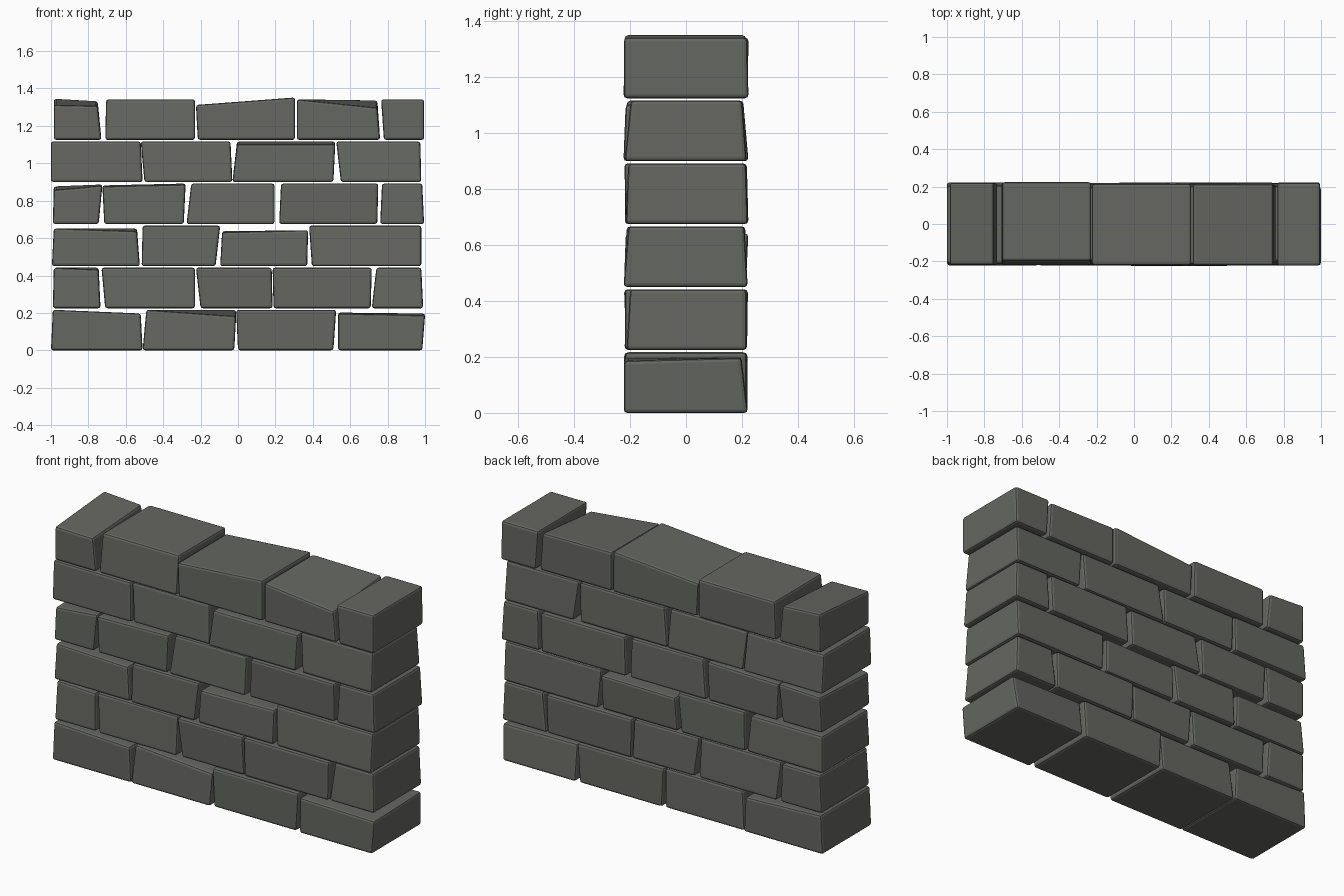
import bpy, bmesh, random

random.seed(4)

stone_mat = bpy.data.materials.new("grey stone")
stone_mat.diffuse_color = (0.13, 0.135, 0.12, 1)

PITCH, HEIGHT, HALF_DEPTH = 0.225, 0.217, 0.224

# Courses from the bottom up; each stone: bottom left x, bottom right x,
# then how far the top left / top right edge is shifted in x
COURSES = [
    [(-1.0, -.51, .01, -.01), (-.51, -.02, .02, .01), (.00, .51, -.01, .015), (.535, .985, 0, .015)],
    [(-.99, -.735, .005, -.01), (-.71, -.23, -.02, 0), (-.20, .185, -.025, -.005),
     (.19, .71, -.005, .005), (.715, .99, .025, -.01)],
    [(-.995, -.525, .01, -.015), (-.515, -.12, .005, .025), (-.095, .37, .01, .005), (.395, .98, -.015, 0)],
    [(-.99, -.745, .005, .02), (-.715, -.29, -.01, .01), (-.275, .195, .025, 0),
     (.22, .745, .01, .005), (.76, .995, .01, -.01)],
    [(-1.0, -.51, 0, -.01), (-.50, -.03, -.02, -.01), (-.03, .51, .025, .01), (.55, .98, -.025, -.005)],
    [(-.985, -.73, 0, -.02), (-.71, -.23, .005, 0), (-.215, .305, -.01, 0),
     (.315, .76, 0, -.015), (.78, .995, -.015, 0)],
]

# Lowered top corners: front left, front right, back left, back right
DROPS = {
    (0, 0): (0, .02, 0, .02), (0, 1): (0, .035, 0, 0), (0, 3): (.02, .03, .015, .02),
    (1, 0): (0, .01, 0, 0),
    (2, 0): (.015, .03, .015, .015), (2, 2): (.035, .025, .03, .025),
    (3, 0): (.035, .01, .015, .005), (3, 1): (.015, .005, .01, 0),
    (4, 2): (.015, .015, 0, 0),
    (5, 0): (.03, .035, -.004, .01), (5, 2): (.03, -.01, .03, -.01), (5, 3): (0, .045, 0, .005),
}


def stone(name, base, spec, drop):
    """A tapered block with slightly crooked faces and softened edges."""
    x0, x1, lean0, lean1 = spec
    bm = bmesh.new()
    bmesh.ops.create_cube(bm, size=2)
    tilt = {s: (random.uniform(0, .012), random.uniform(0, .028)) for s in (-1, 1)}
    for v in bm.verts:
        right, back, top = v.co.x > 0, v.co.y > 0, v.co.z > 0
        side = 1 if back else -1
        x = (x1 if right else x0) + (0 if not top else lean1 if right else lean0)
        y = side * (HALF_DEPTH - tilt[side][1 if top else 0])
        z = base + (HEIGHT - drop[2 * back + right] if top else 0)
        v.co = (x, y, z)
    mesh = bpy.data.meshes.new(name)
    bm.to_mesh(mesh)
    bm.free()
    mesh.materials.append(stone_mat)
    obj = bpy.data.objects.new(name, mesh)
    bpy.context.collection.objects.link(obj)
    bevel = obj.modifiers.new("soft edges", 'BEVEL')
    bevel.width, bevel.segments, bevel.limit_method = 0.013, 2, 'NONE'


# Stack the courses
for r, course in enumerate(COURSES):
    for i, spec in enumerate(course):
        stone(f"stone_course{r + 1}_{i + 1}", r * PITCH, spec, DROPS.get((r, i), (0, 0, 0, 0)))
